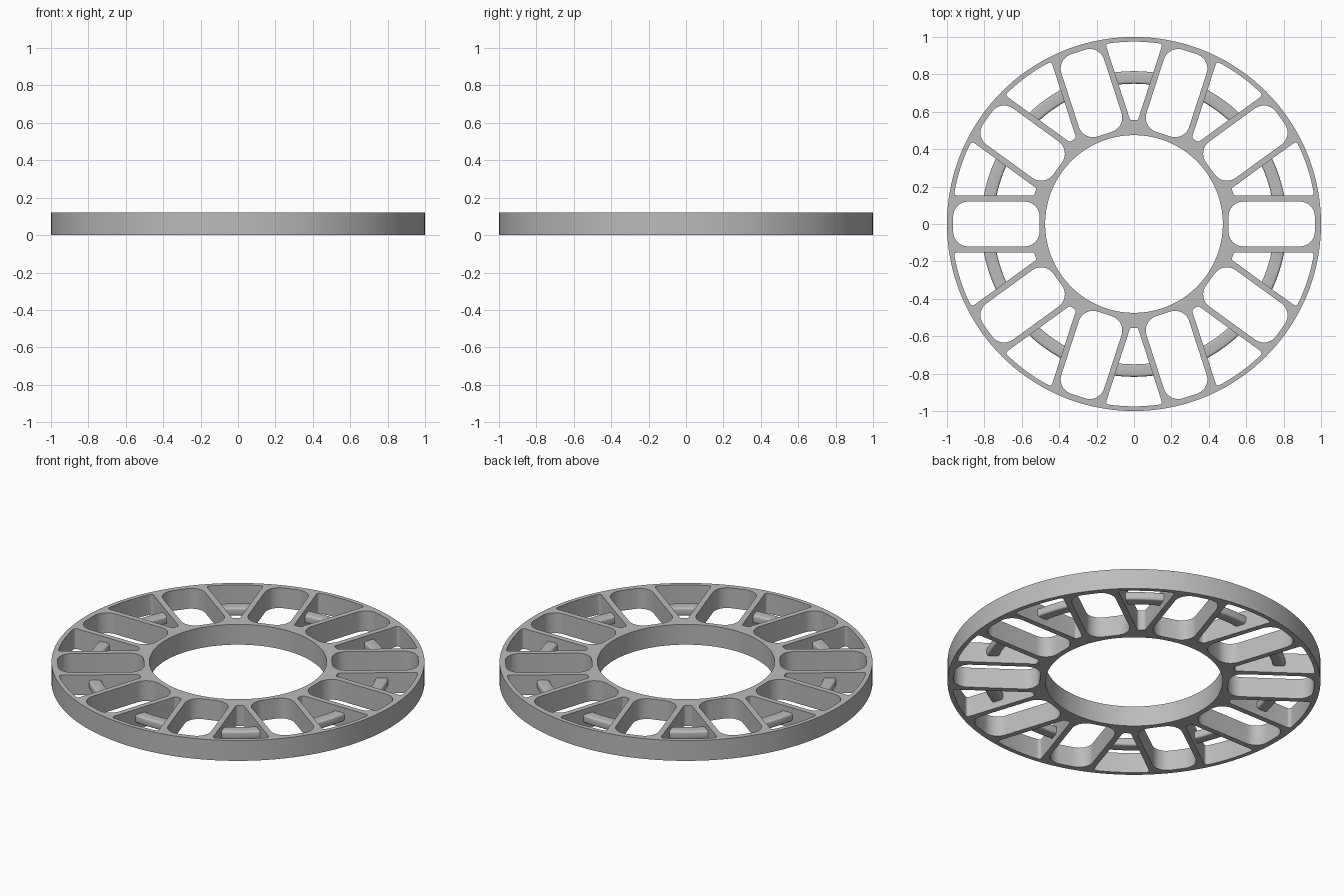
import bpy, bmesh, math
from mathutils import Vector, Matrix

cube = bpy.data.objects.get("Cube")
if cube:
    bpy.data.objects.remove(cube, do_unlink=True)

HEIGHT = 0.12
COUNT = 10
STEP = math.tau / COUNT

grey = bpy.data.materials.new("plain grey")
grey.use_nodes = True
colour = (0.5, 0.5, 0.5, 1)
grey.diffuse_color = colour
grey.node_tree.nodes["Principled BSDF"].inputs["Base Color"].default_value = colour


def polar(r, a):
    return Vector((r * math.cos(a), r * math.sin(a)))


def circle(r, n=144):
    return [polar(r, math.tau * i / n) for i in range(n)]


def fillet(points, radius, steps=8):
    """Round the sharp corners of a closed convex outline."""
    out = []
    for i, p in enumerate(points):
        a = (points[i - 1] - p).normalized()
        b = (points[(i + 1) % len(points)] - p).normalized()
        half = a.angle(b) / 2
        if half > math.radians(80):
            out.append(p)
            continue
        centre = p + (a + b).normalized() * radius / math.sin(half)
        start = p + a * radius / math.tan(half) - centre
        end = p + b * radius / math.tan(half) - centre
        sweep = start.angle_signed(end)
        for k in range(steps + 1):
            out.append(centre + Matrix.Rotation(-sweep * k / steps, 2) @ start)
    return out


def turned(points, angle):
    return [Matrix.Rotation(angle, 2) @ p for p in points]


def finish(name, bm):
    bmesh.ops.recalc_face_normals(bm, faces=bm.faces)
    mesh = bpy.data.meshes.new(name)
    bm.to_mesh(mesh)
    bm.free()
    mesh.materials.append(grey)
    obj = bpy.data.objects.new(name, mesh)
    bpy.context.collection.objects.link(obj)
    bpy.ops.object.select_all(action='DESELECT')
    obj.select_set(True)
    bpy.context.view_layer.objects.active = obj
    bpy.ops.object.shade_smooth_by_angle(angle=math.radians(30))
    return obj


# Rounded slot lying along +x
slot = fillet([Vector(p) for p in
               ((0.505, -0.12), (0.967, -0.12), (0.967, 0.12), (0.505, 0.12))], 0.08)

# Wedge window between two slots, centred on +x, sides parallel to the slots
RIB, RIM, INNER = 0.152, 0.975, 0.555
spread = STEP / 2 - math.asin(RIB / RIM)
tip = INNER * math.tan(STEP / 2) - RIB / math.cos(STEP / 2)
arc = [polar(RIM, spread * (k / 5 - 1)) for k in range(11)]
window = fillet([Vector((INNER, tip)), Vector((INNER, -tip))] + arc, 0.014, 4)

# Spacer ring: flat outline with holes, extruded
outlines = [circle(1.0), circle(0.475)]
for i in range(COUNT):
    outlines.append(turned(slot, i * STEP))
    outlines.append(turned(window, (i + 0.5) * STEP))
bm = bmesh.new()
for outline in outlines:
    verts = [bm.verts.new((p.x, p.y, 0)) for p in outline]
    for i, v in enumerate(verts):
        bm.edges.new((verts[i - 1], v))
bmesh.ops.triangle_fill(bm, edges=bm.edges[:], use_beauty=True, normal=(0, 0, 1))
top = bmesh.ops.extrude_face_region(bm, geom=bm.faces[:])["geom"]
bmesh.ops.translate(bm, vec=(0, 0, HEIGHT),
                    verts=[g for g in top if isinstance(g, bmesh.types.BMVert)])
finish("spacer_ring", bm)

# Curved cross bars joining the ribs inside each wedge window
section = fillet([Vector(p) for p in
                  ((0.75, 0.04), (0.817, 0.04), (0.817, 0.088), (0.75, 0.088))], 0.012, 4)
bm = bmesh.new()
for i in range(COUNT):
    rows = []
    for k in range(9):
        angle = (i + 0.5) * STEP + math.radians(8) * (k / 4 - 1)
        rows.append([bm.verts.new((*polar(s.x, angle), s.y)) for s in section])
    for a, b in zip(rows, rows[1:]):
        for j in range(len(section)):
            bm.faces.new((a[j - 1], a[j], b[j], b[j - 1]))
    bm.faces.new(rows[0])
    bm.faces.new(rows[-1])
finish("cross_bars", bm)
